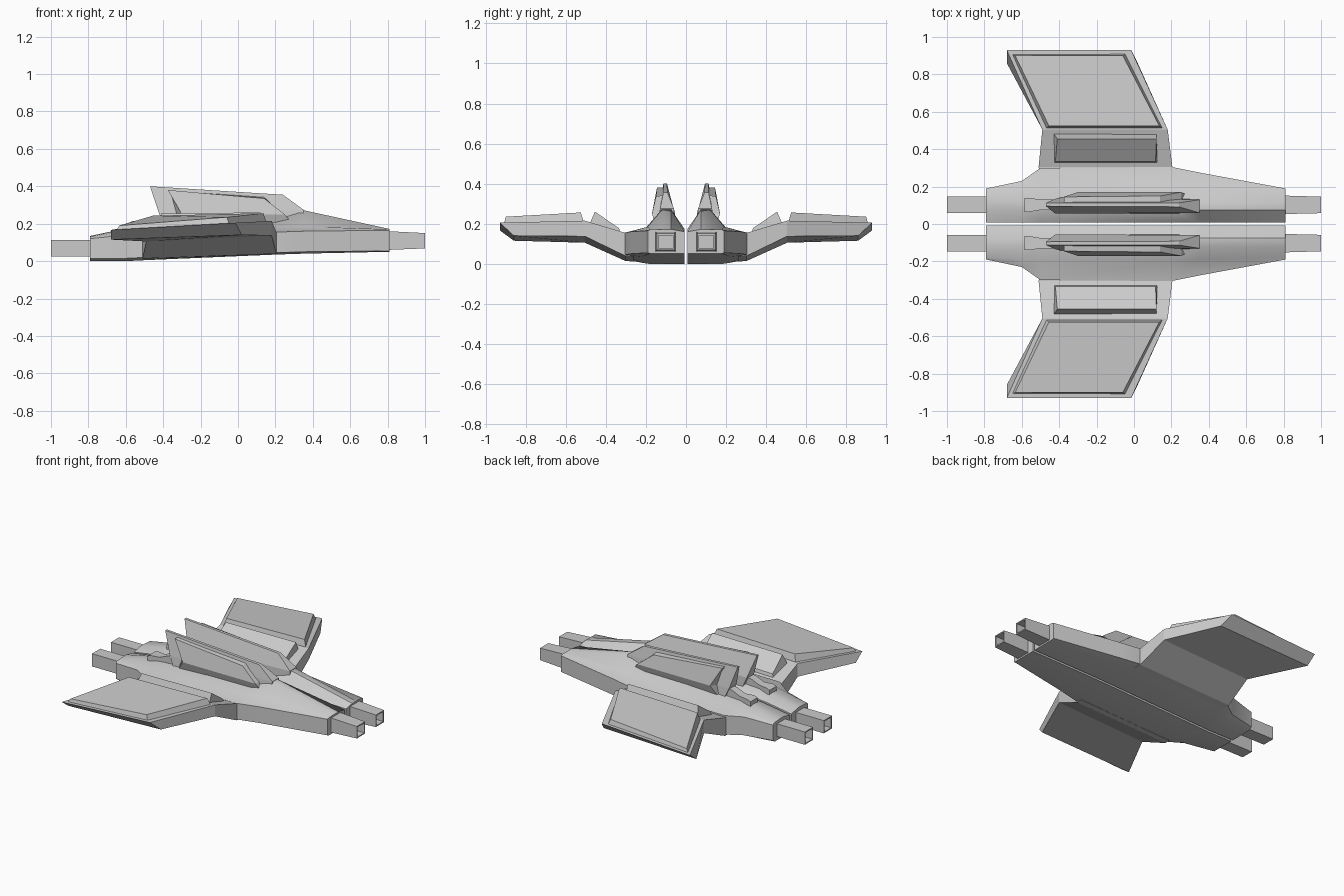
import bpy, bmesh, math


def finish(name, bm, smooth=False):
    """Make an object from bm, mirrored across the y = 0 plane."""
    bmesh.ops.recalc_face_normals(bm, faces=bm.faces)
    me = bpy.data.meshes.new(name)
    bm.to_mesh(me)
    bm.free()
    ob = bpy.data.objects.new(name, me)
    bpy.context.collection.objects.link(ob)
    bpy.ops.object.select_all(action='DESELECT')
    ob.select_set(True)
    bpy.context.view_layer.objects.active = ob
    if smooth:
        bpy.ops.object.shade_smooth_by_angle(angle=math.radians(35))
    mod = ob.modifiers.new("mirror", 'MIRROR')
    mod.use_axis = (False, True, False)
    return ob


def loft(rings):
    """Skin a list of equal-length rings and cap both ends."""
    bm = bmesh.new()
    vs = [[bm.verts.new(p) for p in r] for r in rings]
    n = len(vs[0])
    for a, b in zip(vs, vs[1:]):
        for i in range(n):
            j = (i + 1) % n
            bm.faces.new((a[i], a[j], b[j], b[i]))
    bm.faces.new(vs[0][::-1])
    bm.faces.new(vs[-1])
    return bm


def rect(x, y0, y1, z0, z1):
    return [(x, y0, z0), (x, y1, z0), (x, y1, z1), (x, y0, z1)]


# Hull halves: x, bottom z, bottom y, side y, side low z, side high z,
#              shoulder y, shoulder z, ridge z
stations = [
    (-0.79, 0.00, 0.17, 0.19, 0.015, 0.12, 0.18, 0.13, 0.135),
    (-0.60, 0.00, 0.19, 0.23, 0.015, 0.14, 0.19, 0.16, 0.175),
    (-0.50, 0.005, 0.22, 0.30, 0.02, 0.15, 0.20, 0.17, 0.19),
    (0.20, 0.035, 0.22, 0.305, 0.045, 0.155, 0.20, 0.18, 0.23),
    (0.35, 0.04, 0.21, 0.275, 0.05, 0.16, 0.19, 0.185, 0.272),
    (0.81, 0.05, 0.18, 0.19, 0.055, 0.165, 0.18, 0.17, 0.172),
]
rings = []
for x, zb, yb, yo, zl, zh, ys, zs, zr in stations:
    rings.append([(x, 0.008, zb), (x, yb, zb), (x, yo, zl), (x, yo, zh),
                  (x, ys, zs), (x, 0.12, zr), (x, 0.075, zr),
                  (x, 0.008, zs - 0.01)])
finish("hull", loft(rings), smooth=True)


# Front and rear square barrels with recessed open ends
def barrel(name, base, tip):
    bm = loft([base, tip])
    bm.faces.ensure_lookup_table()
    bmesh.ops.recalc_face_normals(bm, faces=bm.faces)
    end = max(bm.faces, key=lambda f: abs(f.calc_center_median().x))
    bmesh.ops.inset_region(bm, faces=[end], thickness=0.011)
    sign = 1 if tip[0][0] > 0 else -1
    for v in bmesh.ops.extrude_discrete_faces(bm, faces=[end])["faces"][0].verts:
        v.co.x -= 0.15 * sign
    me_obj = finish(name, bm)
    return me_obj


barrel("front_barrel", rect(0.80, 0.053, 0.152, 0.06, 0.16),
       rect(1.0, 0.058, 0.146, 0.068, 0.15))
barrel("rear_barrel", rect(-0.78, 0.058, 0.146, 0.025, 0.112),
       rect(-1.0, 0.058, 0.146, 0.025, 0.112))

# Cranked wing: inner rise, then swept outer blade with undercut tip
wing = [
    [(-0.50, 0.26, 0.01), (0.21, 0.26, 0.038), (0.21, 0.26, 0.155), (-0.50, 0.26, 0.14)],
    [(-0.51, 0.305, 0.015), (0.205, 0.305, 0.04), (0.205, 0.305, 0.155), (-0.51, 0.305, 0.14)],
    [(-0.49, 0.505, 0.105), (0.18, 0.505, 0.137), (0.18, 0.505, 0.215), (-0.49, 0.505, 0.195)],
    [(-0.68, 0.86, 0.115), (0.02, 0.86, 0.14), (-0.015, 0.93, 0.205), (-0.68, 0.93, 0.167)],
]
finish("wing", loft(wing))

# Raised panels on top of the wing
finish("outer_wing_panel", loft([
    [(-0.47, 0.51, 0.185), (0.155, 0.51, 0.205), (-0.045, 0.91, 0.195), (-0.655, 0.91, 0.16)],
    [(-0.455, 0.525, 0.243), (0.135, 0.525, 0.256), (-0.06, 0.90, 0.235), (-0.635, 0.90, 0.19)]]))
finish("inner_wing_panel", loft([
    [(-0.43, 0.325, 0.13), (0.125, 0.325, 0.15), (0.12, 0.485, 0.19), (-0.43, 0.485, 0.18)],
    [(-0.42, 0.335, 0.17), (0.115, 0.335, 0.178), (0.12, 0.455, 0.26), (-0.41, 0.455, 0.255)]]))

# Upright fin: wide foot tapering to a thin top edge
fin = [(-0.38, 0.16, 0.055, 0.145), (-0.42, 0.25, 0.055, 0.135),
       (-0.47, 0.40, 0.095, 0.113)]
front = [(0.35, 0.16, 0.055, 0.14), (0.35, 0.275, 0.06, 0.13),
         (0.24, 0.355, 0.092, 0.113)]
finish("fin", loft([[(a[0], a[2], a[1]), (b[0], b[2], b[1]),
                     (b[0], b[3], b[1]), (a[0], a[3], a[1])]
                    for a, b in zip(fin, front)]))

# Slanted plate on the outer face of the fin
finish("fin_side_plate", loft([
    [(-0.36, 0.06, 0.17), (0.30, 0.06, 0.17), (0.30, 0.15, 0.19), (-0.34, 0.15, 0.19)],
    [(-0.37, 0.08, 0.25), (0.25, 0.08, 0.25), (0.25, 0.17, 0.25), (-0.30, 0.17, 0.25)],
    [(-0.375, 0.10, 0.38), (0.14, 0.10, 0.345), (0.14, 0.15, 0.335), (-0.375, 0.145, 0.38)]]))

# Curved scoop behind each fin
scoop = [(-0.585, 0.15, 0.205), (-0.56, 0.15, 0.215), (-0.50, 0.15, 0.215),
         (-0.44, 0.15, 0.24), (-0.37, 0.15, 0.25)]
finish("rear_scoop", loft([
    rect(x, 0.065 + 0.01 * (i > 1), 0.14 - 0.01 * (i > 1), z0, z1)
    for i, (x, z0, z1) in enumerate(scoop)]), smooth=True)
